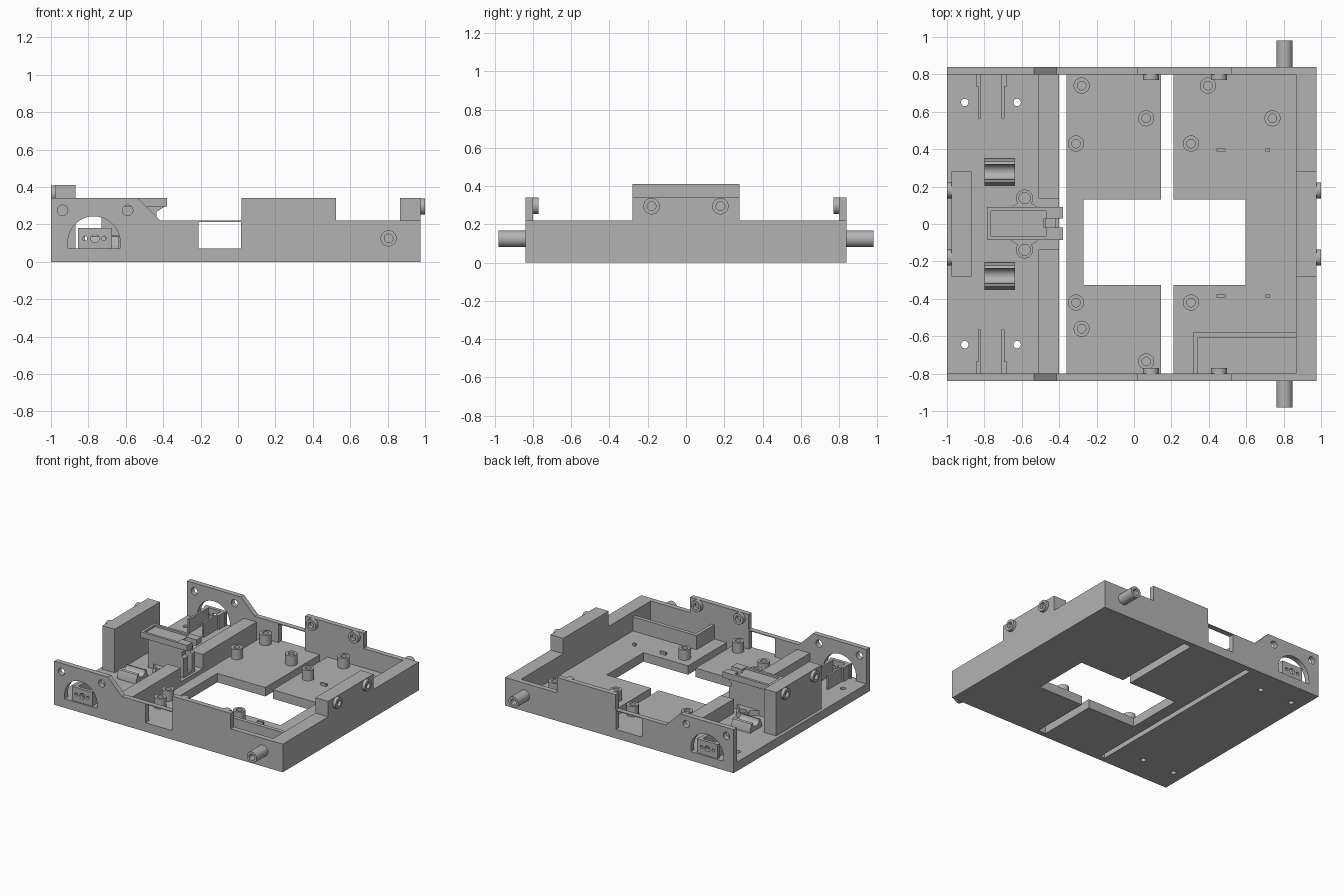
import bpy, bmesh, math
from mathutils import Vector, Matrix

cube = bpy.data.objects.get("Cube")
if cube:
    bpy.data.objects.remove(cube, do_unlink=True)

grey = bpy.data.materials.new("plain_grey")
grey.use_nodes = True
COLOUR = (0.45, 0.45, 0.45, 1)
grey.diffuse_color = COLOUR
grey.node_tree.nodes["Principled BSDF"].inputs["Base Color"].default_value = COLOUR

AXES = {"x": lambda u, v, w: (w, u, v),
        "y": lambda u, v, w: (u, w, v),
        "z": lambda u, v, w: (u, v, w)}


def finish(name, bm):
    bmesh.ops.recalc_face_normals(bm, faces=bm.faces)
    mesh = bpy.data.meshes.new(name)
    bm.to_mesh(mesh)
    bm.free()
    mesh.materials.append(grey)
    ob = bpy.data.objects.new(name, mesh)
    bpy.context.collection.objects.link(ob)
    return ob


def prism(name, pts, axis, a, b):
    """Extrude a flat outline along an axis from a to b."""
    bm = bmesh.new()
    face = bm.faces.new([bm.verts.new(AXES[axis](u, v, a)) for u, v in pts])
    out = bmesh.ops.extrude_face_region(bm, geom=[face])
    moved = [e for e in out["geom"] if isinstance(e, bmesh.types.BMVert)]
    bmesh.ops.translate(bm, verts=moved, vec=Vector(AXES[axis](0, 0, b - a)))
    return finish(name, bm)


def box(name, x0, x1, y0, y1, z0, z1):
    return prism(name, [(x0, y0), (x1, y0), (x1, y1), (x0, y1)], "z", z0, z1)


def arc(u, v, r, start=0, end=360, n=32):
    full = end - start == 360
    steps = n if full else n + 1
    angles = [math.radians(start + (end - start) * i / n) for i in range(steps)]
    return [(u + r * math.cos(t), v + r * math.sin(t)) for t in angles]


def smooth(ob):
    for p in ob.data.polygons:
        p.use_smooth = True
    ob.data.set_sharp_from_angle(angle=math.radians(30))


def boss(name, base, direction, height, outer=0.043, inner=0.023, depth=None):
    """Round post with a blind hole in its end."""
    floor = height - (depth or height * 0.9)
    bm = bmesh.new()
    rings = []
    for r, h in ((outer, 0), (outer, height), (inner, height), (inner, floor)):
        rings.append([bm.verts.new((u, v, h)) for u, v in arc(0, 0, r, n=28)])
    for lo, hi in zip(rings, rings[1:]):
        for i in range(28):
            j = (i + 1) % 28
            bm.faces.new((lo[i], lo[j], hi[j], hi[i]))
    bm.faces.new(rings[0])
    bm.faces.new(rings[-1])
    turn = Vector((0, 0, 1)).rotation_difference(Vector(direction)).to_matrix().to_4x4()
    bmesh.ops.transform(bm, matrix=Matrix.Translation(base) @ turn, verts=bm.verts)
    ob = finish(name, bm)
    smooth(ob)
    return ob


def cut(ob, cutters):
    for c in cutters:
        mod = ob.modifiers.new("cut", "BOOLEAN")
        mod.operation, mod.solver, mod.object = "DIFFERENCE", "EXACT", c
    bpy.context.view_layer.update()
    done = bpy.data.meshes.new_from_object(ob.evaluated_get(bpy.context.evaluated_depsgraph_get()))
    ob.modifiers.clear()
    ob.data = done
    for c in cutters:
        bpy.data.objects.remove(c, do_unlink=True)


# Floor with slots, centre opening and screw holes
FLOOR = 0.07
floor = box("floor", -1, 0.865, -0.8, 0.8, 0, FLOOR)
holes = [box("cutter", -0.4, -0.36, -0.9, 0.9, -0.1, 0.2),
         box("cutter", 0.145, 0.21, -0.9, 0.9, -0.1, 0.2),
         box("cutter", -0.27, 0.595, -0.325, 0.13, -0.1, 0.2)]
holes += [prism("cutter", arc(x, y, 0.02, n=20), "z", -0.1, 0.2)
          for x in (-0.905, -0.625) for y in (-0.645, 0.65)]
cut(floor, holes)

# End wall with raised centre, and the tall block at the open end
prism("end_wall", [(-0.8, 0), (0.8, 0), (0.8, 0.22), (0.28, 0.22), (0.28, 0.34),
                   (-0.28, 0.34), (-0.28, 0.22), (-0.8, 0.22)], "x", 0.865, 0.975)
box("tall_block", -0.975, -0.87, -0.28, 0.28, FLOOR, 0.41)
for y in (-0.18, 0.18):
    boss("end_wall_boss", (0.975, y, 0.295), (1, 0, 0), 0.025)
    boss("tall_block_boss", (-0.975, y, 0.365), (-1, 0, 0), 0.025)

WALL = [(-1, 0), (0.975, 0), (0.975, 0.22), (0.525, 0.22), (0.525, 0.34), (0.02, 0.34),
        (0.02, 0.22), (-0.415, 0.22), (-0.535, 0.34), (-1, 0.34)]
ARCH = [(-0.91, FLOOR), (-0.63, FLOOR)] + arc(-0.77, 0.103, 0.14, 0, 180, 28)

for s in (1, -1):
    # Side wall with arch, window and round holes
    wall = prism("side_wall", WALL, "y", s * 0.8, s * 0.84)
    cut(wall, [prism("cutter", ARCH, "y", s * 0.7, s * 0.9),
               box("cutter", -0.21, 0.017, s * 0.82 - 0.1, s * 0.82 + 0.1, FLOOR, 0.214)]
        + [prism("cutter", arc(x, 0.275, 0.028), "y", s * 0.7, s * 0.9) for x in (-0.938, -0.59)])

    # Drilled panel standing in the arch, with two support plates behind
    panel = box("arch_panel", -0.855, -0.675, s * 0.805, s * 0.83, FLOOR, 0.18)
    cut(panel, [prism("cutter", arc(x, 0.125, r, n=20), "y", s * 0.7, s * 0.9)
                for x, r in ((-0.818, 0.012), (-0.765, 0.022), (-0.717, 0.012))])
    for x, side in ((-0.825, -1), (-0.7, 1)):
        box("support_plate", x - 0.008, x + 0.008, s * 0.565, s * 0.81, FLOOR, 0.18)
        box("support_foot", x + side * 0.005, x + side * 0.02, s * 0.735, s * 0.81, FLOOR, 0.18)

    # Inner wall bosses and outer pivot pin
    for x in (0.09, 0.455):
        boss("wall_boss", (x, s * 0.8, 0.297), (0, -s, 0), 0.03)
    boss("pivot_pin", (0.805, s * 0.84, 0.125), (0, s, 0), 0.14, depth=0.1)

    # Low bar beside the long slot
    box("cross_bar", -0.51, -0.4, s * 0.137, s * 0.8, FLOOR, 0.18)

    # Curved cradle on the floor
    mid = s * 0.278
    cradle = prism("cradle", [(mid - 0.073, FLOOR), (mid + 0.073, FLOOR), (mid + 0.073, 0.09),
                              (mid + 0.055, 0.135)] + arc(mid, 0.14, 0.04, 0, -180, 16)
                   + [(mid - 0.055, 0.135), (mid - 0.073, 0.09)], "x", -0.8, -0.635)
    smooth(cradle)

    # Small locating nubs
    for x, w in ((0.465, 0.025), (0.715, 0.011)):
        y = 0.005 + s * 0.39
        box("locating_nub", x - w, x + w, y - 0.008, y + 0.008, FLOOR, 0.09)

    # Screw ear of the centre bracket
    boss("bracket_ear", (-0.585, s * 0.138, FLOOR), (0, 0, 1), 0.04, 0.046, 0.03)
    prism("ear_web", [(-0.68, s * 0.07), (-0.49, s * 0.07), (-0.53, s * 0.1), (-0.545, s * 0.11),
                      (-0.625, s * 0.11), (-0.64, s * 0.1)], "z", FLOOR, 0.11)

# Floor standoffs
for x, y in ((-0.28, 0.74), (-0.31, 0.43), (0.065, 0.565), (0.395, 0.74), (0.305, 0.43),
             (0.74, 0.565), (-0.31, -0.42), (-0.28, -0.56), (0.065, -0.735), (0.305, -0.42)):
    boss("standoff", (x, y, FLOOR), (0, 0, 1), 0.08)

# Corner partition
prism("corner_partition", [(0.315, -0.8), (0.34, -0.8), (0.34, -0.61), (0.865, -0.61),
                           (0.865, -0.58), (0.315, -0.58)], "z", FLOOR, 0.18)

# Centre bracket: upright body with an overhanging recessed top
body = prism("bracket_body", [(-0.73, FLOOR), (-0.42, FLOOR), (-0.42, 0.22), (-0.437, 0.235),
                              (-0.437, 0.265), (-0.39, 0.297), (-0.73, 0.297)], "y", -0.07, 0.07)
cut(body, [box("cutter", -0.47, -0.3, -0.02, 0.03, FLOOR + 0.02, 0.5)])
top = box("bracket_top", -0.785, -0.38, -0.085, 0.09, 0.295, 0.34)
cut(top, [box("cutter", -0.765, -0.47, -0.065, 0.07, 0.325, 0.5),
          box("cutter", -0.48, -0.3, -0.02, 0.03, 0.2, 0.5)])
